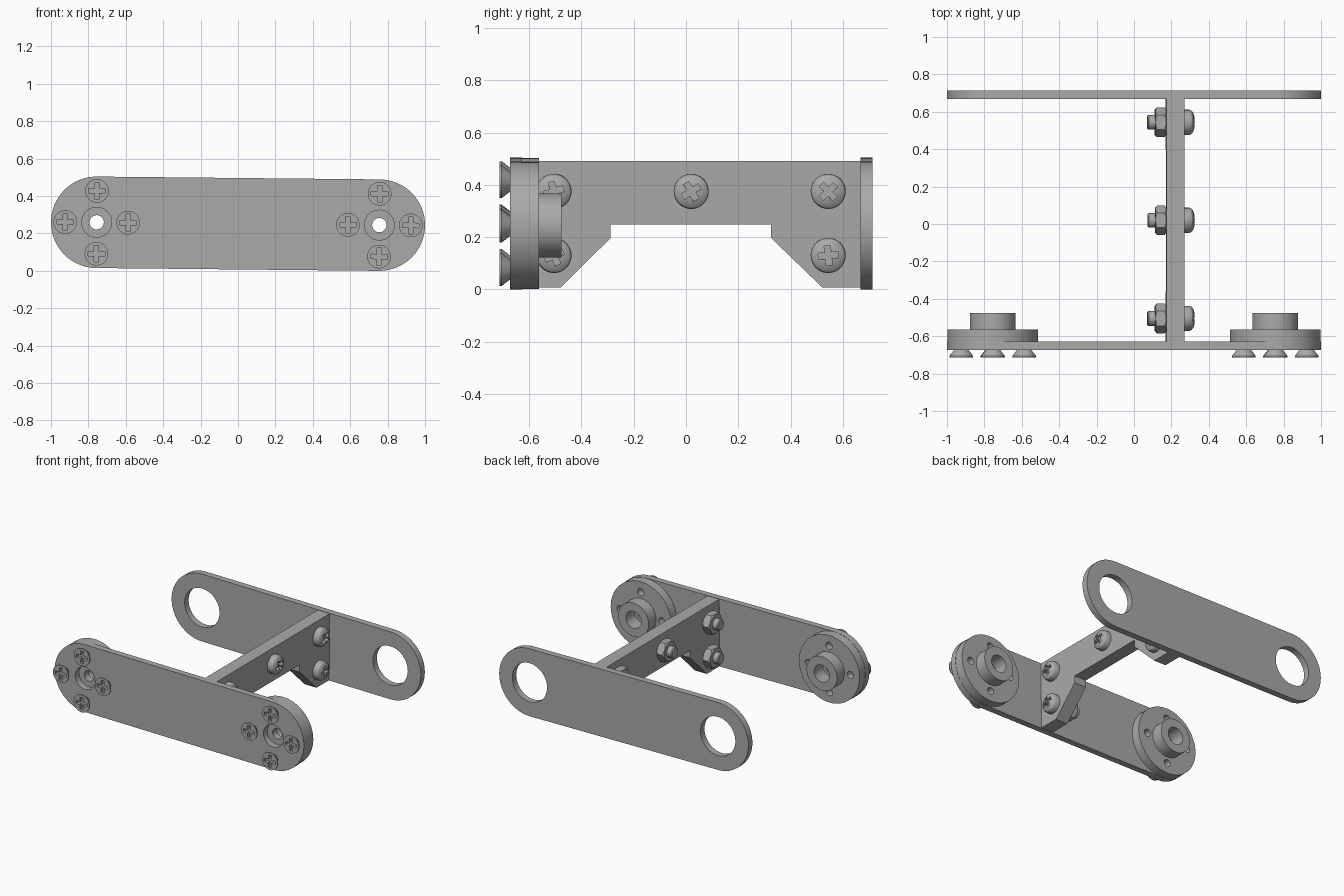
import bpy, bmesh, math
from mathutils import Matrix, Vector

if "Cube" in bpy.data.objects:
    bpy.data.objects.remove(bpy.data.objects["Cube"])

steel = bpy.data.materials.new("grey_metal")
steel.use_nodes = True
steel.diffuse_color = (0.4, 0.4, 0.4, 1)
steel.node_tree.nodes["Principled BSDF"].inputs["Base Color"].default_value = (0.4, 0.4, 0.4, 1)

MID_Z = 0.252      # height of the plate centre line
END_X = 0.7555     # centres of the rounded ends
R = 0.2445         # end radius
# Profile frames: FRONT maps (x, z, depth) to the front, SIDE maps (y, z, depth) to +x
FRONT = Matrix.Rotation(math.pi / 2, 4, 'X')
SIDE = Matrix(((0, 0, 1, 0), (1, 0, 0, 0), (0, 1, 0, 0), (0, 0, 0, 1)))
# The whole bracket leans very slightly about the y axis
centre = Matrix.Translation((0, 0, MID_Z))
LEAN = centre @ Matrix.Rotation(0.01, 4, 'Y') @ centre.inverted()


def make(name, bm, matrix):
    bmesh.ops.recalc_face_normals(bm, faces=bm.faces)
    bm.transform(matrix)
    me = bpy.data.meshes.new(name)
    bm.to_mesh(me)
    bm.free()
    me.materials.append(steel)
    ob = bpy.data.objects.new(name, me)
    bpy.context.collection.objects.link(ob)
    return ob


def prism(name, pts, h0, h1, matrix):
    """Extrude a flat outline from h0 to h1."""
    bm = bmesh.new()
    face = bm.faces.new([bm.verts.new((x, y, h0)) for x, y in pts])
    ext = bmesh.ops.extrude_face_region(bm, geom=[face])
    for v in ext["geom"]:
        if isinstance(v, bmesh.types.BMVert):
            v.co.z = h1
    return make(name, bm, matrix)


def lathe(name, profile, matrix, segs=48, ring=False):
    """Revolve (radius, height) points; ring closes the profile on itself."""
    bm = bmesh.new()
    rings = [[bm.verts.new((r * math.cos(math.tau * i / segs),
                            r * math.sin(math.tau * i / segs), h)) for i in range(segs)]
             for r, h in profile]
    pairs = list(zip(rings, rings[1:]))
    if ring:
        pairs.append((rings[-1], rings[0]))
    else:
        bm.faces.new(rings[0])
        bm.faces.new(rings[-1])
    for a, b in pairs:
        for i in range(segs):
            j = (i + 1) % segs
            bm.faces.new((a[i], a[j], b[j], b[i]))
    return make(name, bm, matrix)


def cylinder(name, r, h0, h1, matrix, segs=48):
    return lathe(name, [(r, h0), (r, h1)], matrix, segs)


def boolean(ob, tools, mode='DIFFERENCE'):
    for tool in tools:
        tool.hide_render = True
        mod = ob.modifiers.new("cut", 'BOOLEAN')
        mod.operation, mod.object, mod.solver = mode, tool, 'EXACT'
    bpy.context.view_layer.update()
    me = bpy.data.meshes.new_from_object(ob.evaluated_get(bpy.context.evaluated_depsgraph_get()))
    ob.modifiers.clear()
    ob.data = me
    for tool in tools:
        bpy.data.objects.remove(tool)


def cross_cutter(size, half, h0, h1, matrix):
    """Plus-shaped driver recess."""
    s, w = size, half
    arm = [(s, -w), (s, w), (w, w)]
    pts = []
    for k in range(4):
        for x, y in arm:
            p = Matrix.Rotation(k * math.pi / 2, 2) @ Vector((x, y))
            pts.append((p.x, p.y))
    return prism("recess_cutter", pts, h0, h1, matrix)


def at(frame, a, b, angle=0):
    return frame @ Matrix.Translation((a, b, 0)) @ Matrix.Rotation(angle, 4, 'Z')


def rounded_plate(name, h0, h1, hole):
    pts = []
    for side, start in ((1, -math.pi / 2), (-1, math.pi / 2)):
        for i in range(33):
            t = start + math.pi * i / 32
            pts.append((side * END_X + R * math.cos(t), MID_Z + R * math.sin(t)))
    plate = prism(name, pts, h0, h1, FRONT)
    boolean(plate, [cylinder("hole_cutter", hole, h0 - .1, h1 + .1, at(FRONT, s * END_X, MID_Z))
                    for s in (-1, 1)])


# Front and back plates
rounded_plate("front_plate", 0.628, 0.673, 0.08)
rounded_plate("back_plate", -0.713, -0.667, 0.14)

# Web joining the plates, with a bridge-shaped cutout
prism("web", [(-.628, .01), (-.48, .01), (-.288, .2), (-.288, .252), (.325, .252),
              (.325, .2), (.522, .01), (.667, .01), (.667, .494), (-.628, .494)],
      0.171, 0.267, SIDE)

# Round hubs behind the front plate, with their countersunk screws
hub_profile = [(.038, .628), (.243, .628), (.243, .563), (.122, .563),
               (.122, .477), (.062, .477), (.062, .58), (.038, .58)]
for side, label in ((-1, "right"), (1, "left")):
    hub = lathe("hub_" + label, hub_profile, at(FRONT, side * END_X, MID_Z), 64, True)
    holes = []
    for k in range(4):
        x = side * END_X + 0.168 * math.cos(k * math.pi / 2)
        z = MID_Z + 0.168 * math.sin(k * math.pi / 2)
        place = at(FRONT, x, z)
        holes.append(cylinder("hole_cutter", 0.026, 0.5, 0.61, place, 24))
        screw = lathe(f"plate_screw_{label}_{k + 1}",
                      [(.036, .67), (.063, .705), (.063, .713)], place)
        boolean(screw, [cross_cutter(.045, .012, .69, .75, place)])
    boolean(hub, holes)

# Pan-head screws through the web, with nuts on the other side
spots = [(-.505, .378, .3), (.02, .378, .55), (.544, .378, .75), (-.505, .133, .4), (.544, .133, .1)]
for n, (y, z, angle) in enumerate(spots, 1):
    place = at(SIDE, y, z, angle)
    head = lathe(f"web_screw_head_{n}", [(.067, .265), (.067, .296), (.062, .307),
                                         (.05, .316), (.03, .322), (.008, .325)], place)
    boolean(head, [cross_cutter(.038, .012, .295, .36, place)])
    lathe(f"web_screw_shank_{n}", [(.034, .072), (.04, .078), (.04, .18)], place, 32)
    nut = cylinder(f"web_nut_{n}", .08, .112, .1715, at(SIDE, y, z), 6)
    boolean(nut, [lathe("chamfer_cutter", [(.062, .108), (.084, .126), (.084, .158), (.062, .176)],
                        at(SIDE, y, z))], 'INTERSECT')

# Lean everything and smooth the curved faces
bpy.ops.object.select_all(action='DESELECT')
for ob in bpy.context.collection.objects:
    if ob.type == 'MESH' and steel.name in ob.data.materials:
        ob.data.transform(LEAN)
        ob.select_set(True)
        bpy.context.view_layer.objects.active = ob
bpy.ops.object.shade_smooth_by_angle(angle=math.radians(25))
